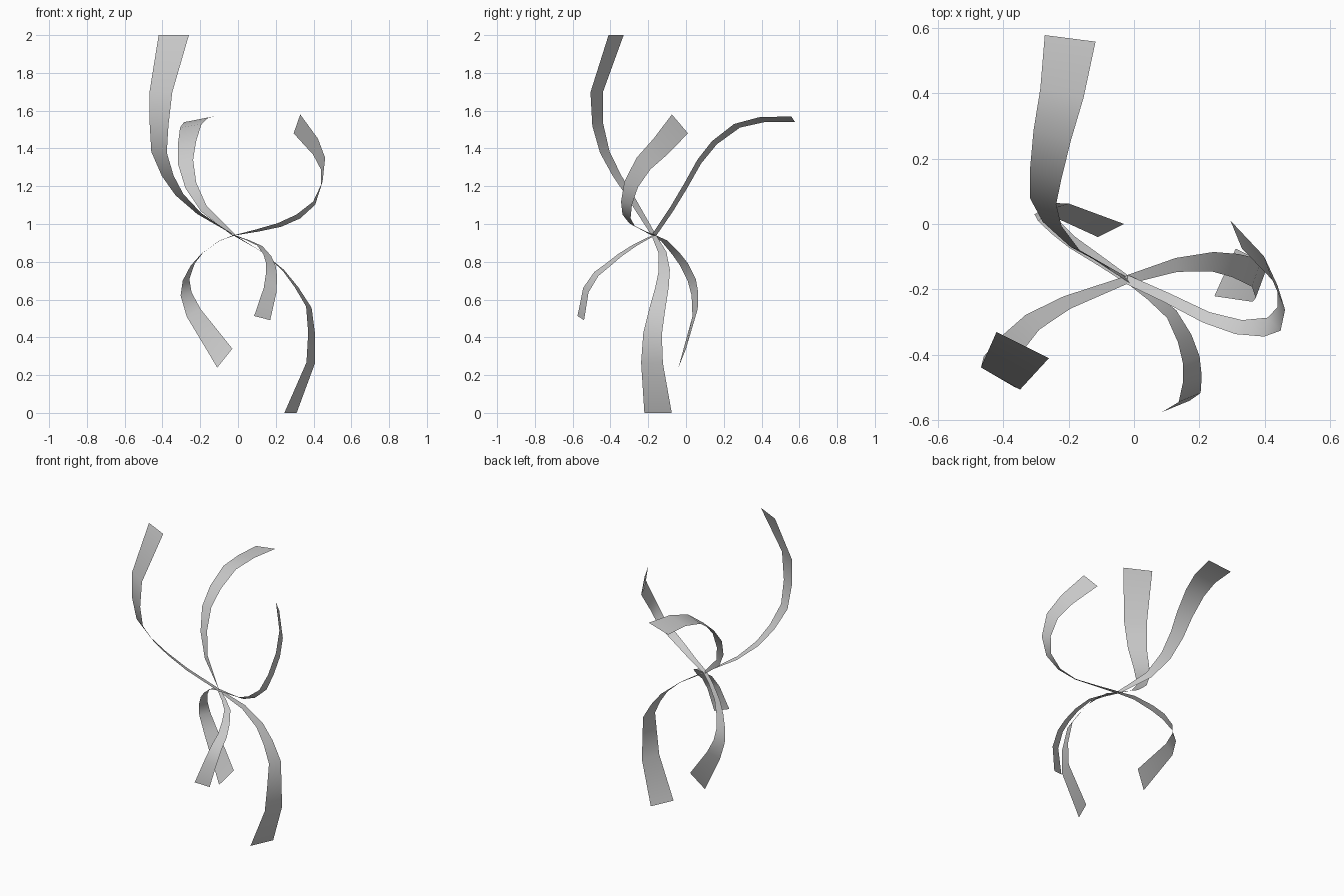
import bpy
from mathutils import Vector

HUB = (-0.02, -0.17, 0.94)


def streamer(name, path, w_start, w_end):
    """Flat ribbon from the hub along path; its width vector blends start to end."""
    pts = [Vector(HUB)] + [Vector(p) for p in path]
    run = [0.0]
    for a, b in zip(pts, pts[1:]):
        run.append(run[-1] + (b - a).length)
    verts = []
    last = len(pts) - 1
    for i, p in enumerate(pts):
        w = Vector(w_start).lerp(Vector(w_end), run[i] / run[-1])
        if 0 < i < last:  # keep the width square to the path
            t = (pts[i + 1] - pts[i - 1]).normalized()
            w -= t * w.dot(t)
        verts += [p - w / 2, p + w / 2]
    faces = [(2 * i, 2 * i + 1, 2 * i + 3, 2 * i + 2) for i in range(last)]
    mesh = bpy.data.meshes.new(name)
    mesh.from_pydata(verts, [], faces)
    mesh.shade_smooth()
    obj = bpy.data.objects.new(name, mesh)
    bpy.context.collection.objects.link(obj)


# three rising streamers
streamer("streamer_top_left",
         [(-0.205, -0.24, 1.055), (-0.31, -0.30, 1.155), (-0.372, -0.365, 1.255),
          (-0.418, -0.43, 1.38), (-0.418, -0.467, 1.525), (-0.408, -0.472, 1.7),
          (-0.34, -0.37, 2.0)],
         (0, -0.025, 0), (0.16, -0.08, 0))
streamer("streamer_top_back",
         [(-0.18, -0.075, 1.08), (-0.25, 0.0, 1.205), (-0.278, 0.07, 1.33),
          (-0.27, 0.15, 1.43), (-0.25, 0.27, 1.52), (-0.22, 0.40, 1.552),
          (-0.195, 0.567, 1.555)],
         (0.012, -0.02, 0.01), (0.155, -0.02, 0.03))
streamer("streamer_top_right",
         [(0.10, -0.225, 0.965), (0.22, -0.285, 0.995), (0.32, -0.315, 1.04),
          (0.403, -0.315, 1.11), (0.443, -0.29, 1.21), (0.45, -0.225, 1.32),
          (0.41, -0.135, 1.41), (0.312, -0.032, 1.53)],
         (-0.01, -0.025, 0), (0.035, -0.085, 0.10))

# three falling streamers
streamer("streamer_low_right",
         [(0.13, -0.125, 0.85), (0.24, -0.115, 0.755), (0.31, -0.127, 0.665),
          (0.375, -0.15, 0.56), (0.39, -0.177, 0.42), (0.385, -0.18, 0.265),
          (0.278, -0.148, 0.0)],
         (-0.01, 0.025, 0), (0.065, 0.145, 0))
streamer("streamer_low_left",
         [(-0.10, -0.115, 0.91), (-0.19, -0.055, 0.845), (-0.24, -0.01, 0.785),
          (-0.275, 0.03, 0.705), (-0.275, 0.047, 0.63), (-0.235, 0.048, 0.53),
          (-0.07, -0.02, 0.29)],
         (0.012, 0.02, 0), (0.08, 0.04, 0.10))
streamer("streamer_low_front",
         [(0.05, -0.22, 0.915), (0.115, -0.275, 0.885), (0.155, -0.35, 0.835),
          (0.175, -0.415, 0.782), (0.178, -0.475, 0.735), (0.17, -0.53, 0.65),
          (0.128, -0.557, 0.502)],
         (0.012, 0.015, 0), (0.085, 0.035, -0.022))
